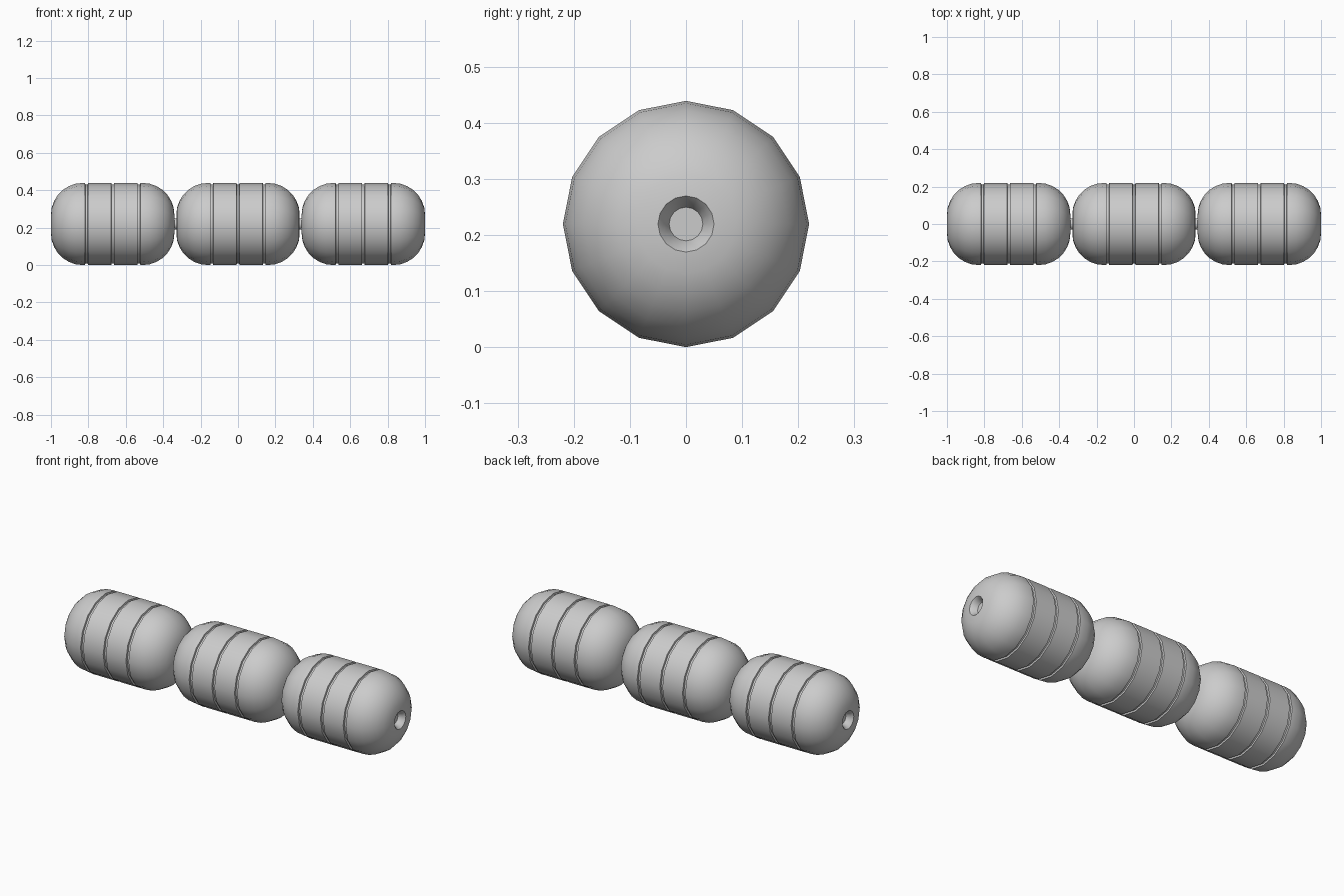
import bpy, bmesh
from math import sin, cos, pi, radians

if "Cube" in bpy.data.objects:
    bpy.data.objects.remove(bpy.data.objects["Cube"])

SIDES = 16
R = 0.2195        # barrel radius, also axis height
HALF = 0.33       # half length of one barrel
HOLE = 0.05       # outer radius of the end hole
CAP = R - HOLE    # fillet radius of the rounded cap


def lathe(name, profile, cx):
    """Revolve an (x, radius) profile about the x direction; ends are closed."""
    bm = bmesh.new()
    rings = []
    for x, r in profile:
        rings.append([bm.verts.new((x, r * sin(2 * pi * i / SIDES), r * cos(2 * pi * i / SIDES)))
                      for i in range(SIDES)])
    for a, b in zip(rings, rings[1:]):
        for i in range(SIDES):
            j = (i + 1) % SIDES
            bm.faces.new((a[i], a[j], b[j], b[i]))
    bm.faces.new(rings[0])
    bm.faces.new(rings[-1])
    bmesh.ops.recalc_face_normals(bm, faces=bm.faces)
    mesh = bpy.data.meshes.new(name)
    bm.to_mesh(mesh)
    bm.free()
    obj = bpy.data.objects.new(name, mesh)
    obj.location = (cx, 0, R)
    bpy.context.collection.objects.link(obj)
    bpy.ops.object.select_all(action='DESELECT')
    obj.select_set(True)
    bpy.context.view_layer.objects.active = obj
    bpy.ops.object.shade_smooth_by_angle(angle=radians(30))
    return obj


# Left half of the profile: recessed hole, chamfer, rounded cap
half = [(-HALF + 0.035, 0.03), (-HALF + 0.012, 0.04)]
for k in range(8):
    a = pi / 2 * k / 7
    half.append((-HALF + CAP * (1 - cos(a)), HOLE + CAP * sin(a)))
# Outer groove, then the central groove
half += [(-0.148, R), (-0.146, R - 0.009), (-0.134, R - 0.009), (-0.132, R),
         (-0.008, R), (-0.006, R - 0.009)]
profile = half + [(-x, r) for x, r in reversed(half)]

# Three barrels in a row
for name, cx in (("left_barrel", -0.67), ("middle_barrel", 0), ("right_barrel", 0.67)):
    lathe(name, profile, cx)

# Short connecting pins between barrels
for name, cx in (("left_pin", -0.335), ("right_pin", 0.335)):
    lathe(name, [(-0.045, 0.03), (0.045, 0.03)], cx)
